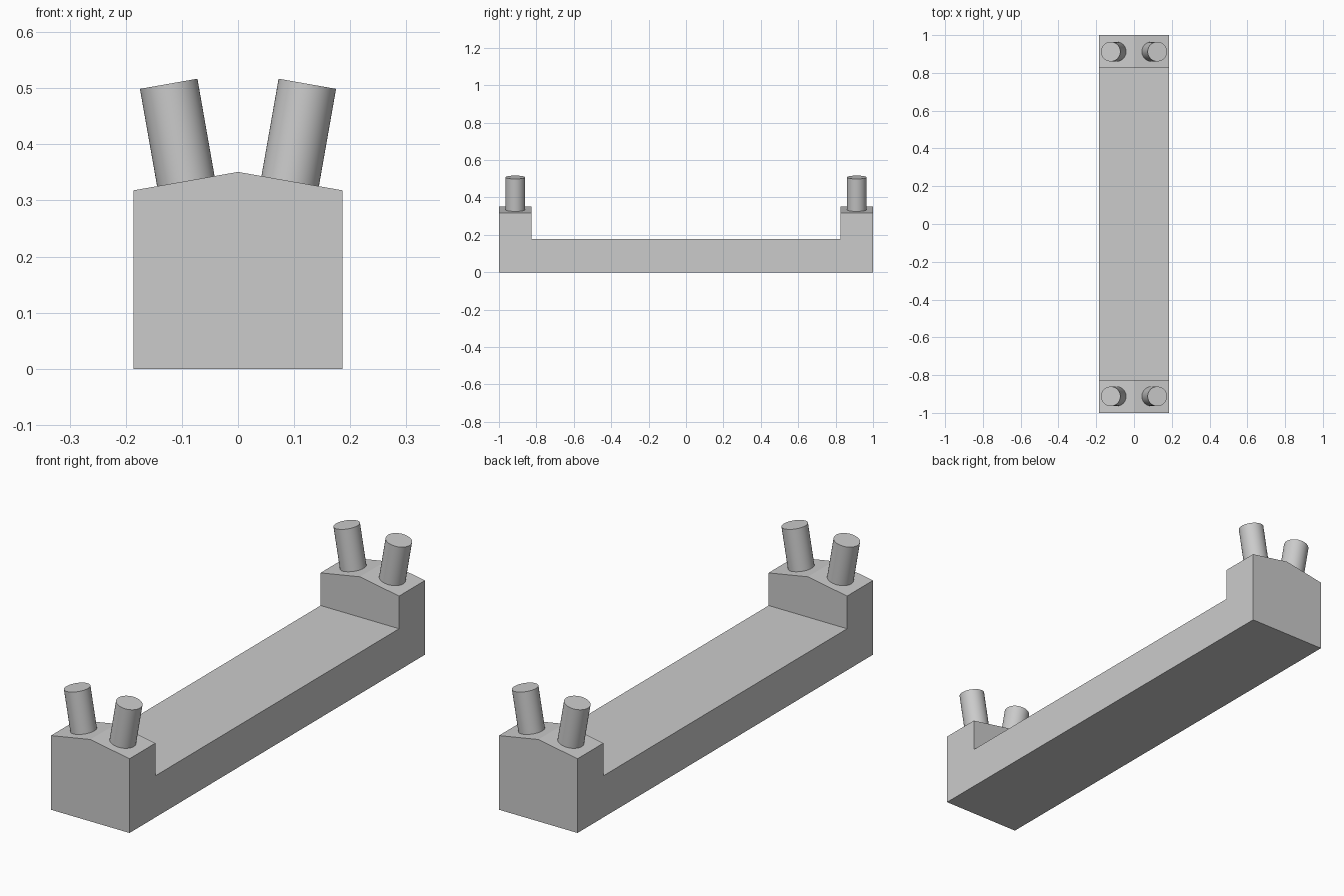
import bpy
import bmesh
from math import radians, tan
from mathutils import Vector, Matrix

cube = bpy.data.objects.get("Cube")
if cube:
    bpy.data.objects.remove(cube, do_unlink=True)

HALF_W, HALF_L = 0.186, 1.0
INNER_Y = 0.825
DECK_Z, EAVE_Z = 0.178, 0.318
TILT = radians(10)
RIDGE_Z = EAVE_Z + HALF_W * tan(TILT)
PEG_R, PEG_LEN, SUNK = 0.052, 0.176, 0.02

grey = bpy.data.materials.new("plain grey")
grey.use_nodes = True
colour = (0.6, 0.6, 0.6, 1)
grey.diffuse_color = colour
grey.node_tree.nodes["Principled BSDF"].inputs["Base Color"].default_value = colour


def make_object(name, bm):
    bmesh.ops.recalc_face_normals(bm, faces=bm.faces[:])
    mesh = bpy.data.meshes.new(name)
    bm.to_mesh(mesh)
    bm.free()
    mesh.materials.append(grey)
    obj = bpy.data.objects.new(name, mesh)
    bpy.context.collection.objects.link(obj)
    return obj


# Body: U-shaped side profile swept across the width, with a ridge on each end block
def make_body():
    half = [(HALF_L, 0), (HALF_L, EAVE_Z), (INNER_Y, EAVE_Z), (INNER_Y, DECK_Z)]
    profile = half + [(-y, z) for y, z in reversed(half)]
    bm = bmesh.new()
    rings = []
    for x in (-HALF_W, 0, HALF_W):
        rings.append([bm.verts.new((x, y, RIDGE_Z if x == 0 and z == EAVE_Z else z))
                      for y, z in profile])
    n = len(profile)
    for a, b in zip(rings, rings[1:]):
        for i in range(n):
            j = (i + 1) % n
            bm.faces.new((a[i], a[j], b[j], b[i]))
    bm.faces.new(rings[0])
    bm.faces.new(rings[-1])
    return make_object("body", bm)


# Pegs: round posts standing square to the sloping tops
def make_peg(name, side, end):
    bm = bmesh.new()
    bmesh.ops.create_cone(bm, cap_ends=True, segments=48, radius1=PEG_R,
                          radius2=PEG_R, depth=PEG_LEN + SUNK)
    turn = Matrix.Rotation(side * TILT, 4, "Y")
    foot = Vector((side * 0.093, end * (HALF_L + INNER_Y) / 2, 0.3345))
    middle = foot + turn @ Vector((0, 0, (PEG_LEN - SUNK) / 2))
    bm.transform(Matrix.Translation(middle) @ turn)
    peg = make_object(name, bm)
    bpy.ops.object.select_all(action="DESELECT")
    peg.select_set(True)
    bpy.context.view_layer.objects.active = peg
    bpy.ops.object.shade_smooth_by_angle(angle=radians(30))


make_body()
for end, end_name in ((-1, "front"), (1, "back")):
    for side, side_name in ((-1, "right"), (1, "left")):
        make_peg(f"{end_name}_{side_name}_peg", side, end)
